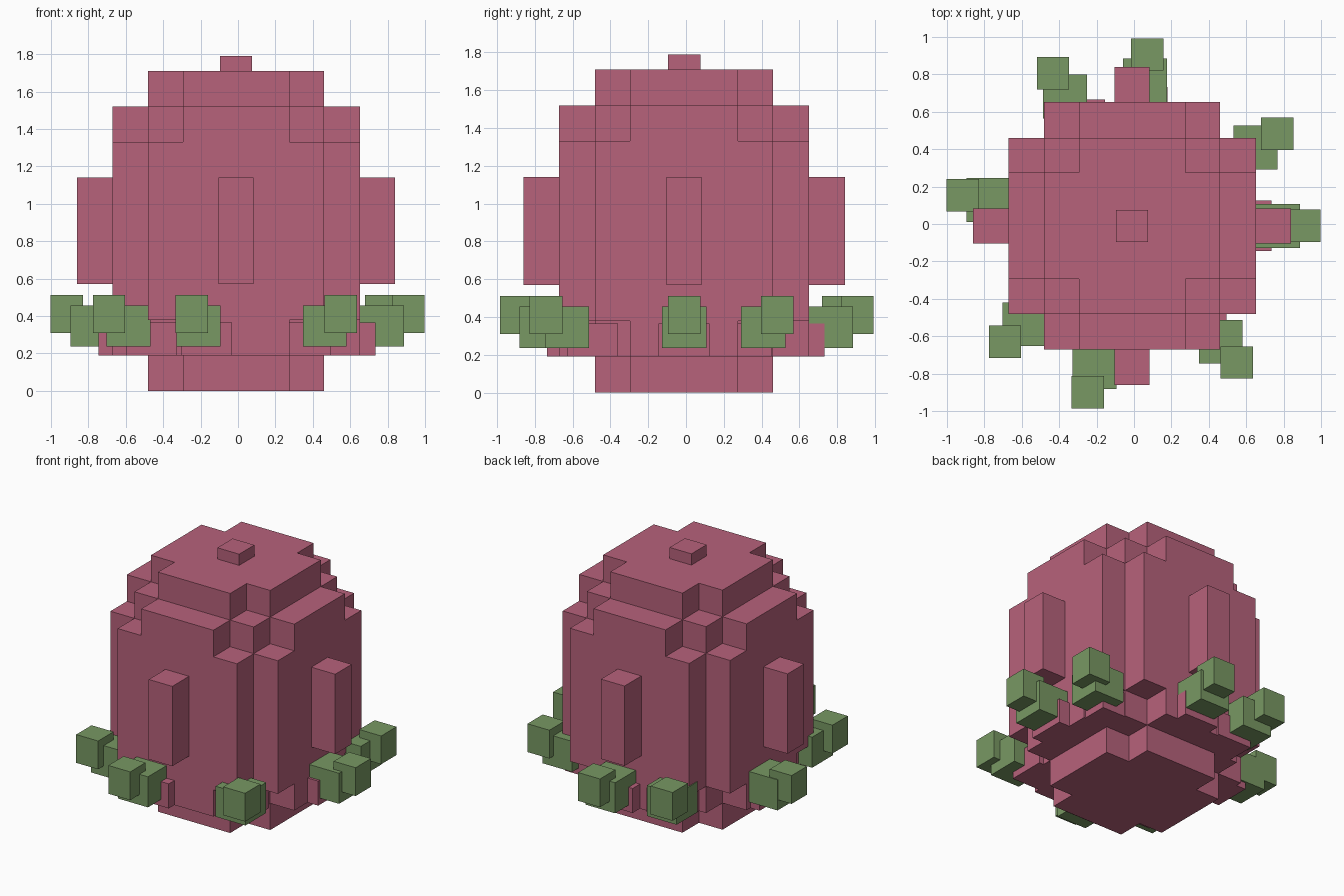
import bpy, bmesh, math
from mathutils import Vector

if "Cube" in bpy.data.objects:
    bpy.data.objects.remove(bpy.data.objects["Cube"])

CX, CY = -0.01, -0.01          # plant axis
STEP = 0.19                    # size of one stepped block
HEIGHT = 1.71


def material(name, color):
    m = bpy.data.materials.new(name)
    m.diffuse_color = (*color, 1)
    m.use_nodes = True
    m.node_tree.nodes["Principled BSDF"].inputs["Base Color"].default_value = m.diffuse_color
    return m


pink = material("dusty pink", (0.474, 0.122, 0.198))
green = material("leaf green", (0.188, 0.314, 0.125))


def add_object(name, bm, mat):
    me = bpy.data.meshes.new(name)
    bm.to_mesh(me)
    bm.free()
    me.materials.append(mat)
    ob = bpy.data.objects.new(name, me)
    bpy.context.collection.objects.link(ob)
    return ob


def box(name, center, size, mat):
    bm = bmesh.new()
    bmesh.ops.create_cube(bm, size=1)
    bmesh.ops.scale(bm, vec=size, verts=bm.verts)
    bmesh.ops.translate(bm, vec=center, verts=bm.verts)
    return add_object(name, bm, mat)


# Stepped round body: a grid of blocks, keeping only the outer faces
xy = [-0.661, -0.471, -0.285, 0.285, 0.471, 0.661]
zs = [0, STEP, 2 * STEP, HEIGHT - 2 * STEP, HEIGHT - STEP, HEIGHT]
edges = (xy, xy, zs)


def filled(c):
    if min(c) < 0 or max(c) > 4:
        return False
    ring = abs(c[0] - 2) + abs(c[1] - 2)
    rise = max(0, ring - 1)    # outer columns start higher and end lower
    return ring < 4 and rise <= c[2] <= 4 - rise


bm = bmesh.new()
for cell in ((i, j, k) for i in range(5) for j in range(5) for k in range(5)):
    if not filled(cell):
        continue
    for axis in range(3):
        u, v = (axis + 1) % 3, (axis + 2) % 3
        for side in (0, 1):
            near = list(cell)
            near[axis] += 2 * side - 1
            if filled(near):
                continue
            ring = [(0, 0), (1, 0), (1, 1), (0, 1)]
            corners = []
            for du, dv in (ring if side else ring[::-1]):
                p = Vector()
                p[axis] = edges[axis][cell[axis] + side]
                p[u] = edges[u][cell[u] + du]
                p[v] = edges[v][cell[v] + dv]
                corners.append(bm.verts.new(p + Vector((CX, CY, 0))))
            bm.faces.new(corners)
bmesh.ops.remove_doubles(bm, verts=bm.verts, dist=0.0001)
add_object("body", bm, pink)

# Raised ribs on the four sides
for n in range(4):
    a = n * math.pi / 2
    dx, dy = round(math.cos(a)), round(math.sin(a))
    box(f"rib_{n + 1}", (CX + dx * 0.755, CY + dy * 0.755, 0.855),
        (0.19, 0.186, 0.57) if dx else (0.186, 0.19, 0.57), pink)

# Small tip on top
box("tip", (CX, CY, HEIGHT + 0.04), (0.172, 0.172, 0.08), pink)

# Ring of leaves, each made of three blocks climbing outwards
parts = [("leaf_base", 0.61, 0.27, 0.19, 0.365, pink),
         ("leaf_middle", 0.78, 0.235, 0.237, 0.455, green),
         ("leaf_end", 0.92, 0.173, 0.31, 0.512, green)]
for n, deg in enumerate((0, 32.4, 85, 117.4, 169.8, 222.4, 255, 307.4)):
    a = math.radians(deg)
    for name, r, w, z0, z1, mat in parts:
        box(f"{name}_{n + 1}",
            (CX + r * math.cos(a), CY + r * math.sin(a), (z0 + z1) / 2),
            (w, w, z1 - z0), mat)
